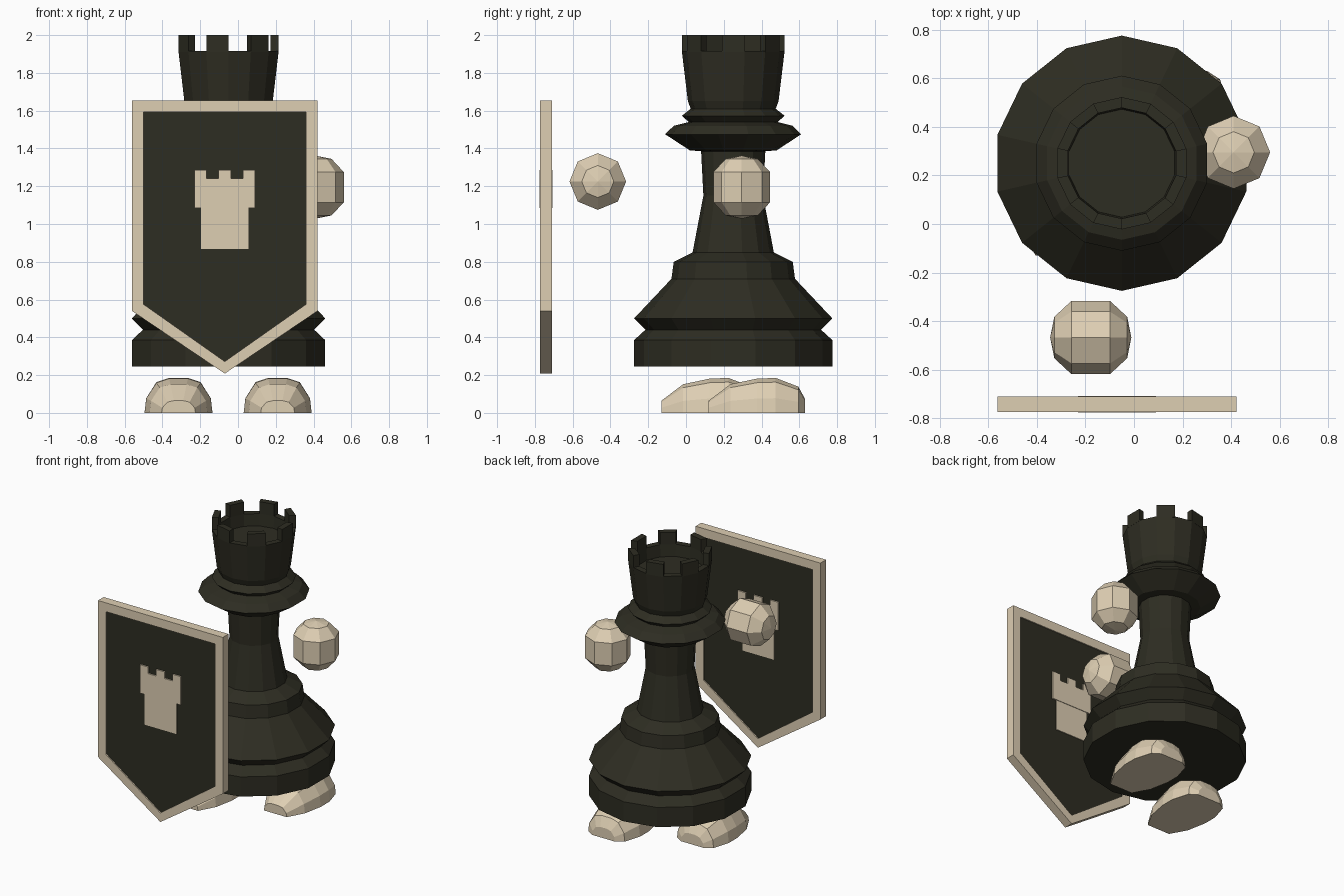
import bpy, bmesh
from math import sin, cos, pi
from mathutils import Matrix, Vector

cube = bpy.data.objects.get("Cube")
if cube:
    bpy.data.objects.remove(cube, do_unlink=True)


def material(name, color):
    m = bpy.data.materials.new(name)
    m.use_nodes = True
    m.diffuse_color = color
    node = next(n for n in m.node_tree.nodes if n.type == 'BSDF_PRINCIPLED')
    node.inputs["Base Color"].default_value = color
    return m


dark = material("dark olive", (0.027, 0.026, 0.016, 1))
cream = material("warm cream", (0.73, 0.62, 0.45, 1))


def add_loft(bm, rings, caps=True, wrap=False):
    """Skin a list of equally long closed rings of points."""
    rows = [[bm.verts.new(p) for p in ring] for ring in rings]
    pairs = list(zip(rows, rows[1:]))
    if wrap:
        pairs.append((rows[-1], rows[0]))
    for a, b in pairs:
        for i in range(len(a)):
            j = (i + 1) % len(a)
            bm.faces.new((a[i], a[j], b[j], b[i]))
    if caps and not wrap:
        bm.faces.new(rows[0][::-1])
        bm.faces.new(rows[-1])


def finish(bm, name, mat, matrix=Matrix()):
    bmesh.ops.remove_doubles(bm, verts=bm.verts, dist=0.0001)
    bmesh.ops.recalc_face_normals(bm, faces=bm.faces)
    mesh = bpy.data.meshes.new(name)
    bm.to_mesh(mesh)
    bm.free()
    mesh.materials.append(mat)
    ob = bpy.data.objects.new(name, mesh)
    ob.matrix_world = matrix
    bpy.context.collection.objects.link(ob)
    return ob


def loft(name, mat, rings, matrix=Matrix(), **options):
    bm = bmesh.new()
    add_loft(bm, rings, **options)
    return finish(bm, name, mat, matrix)


def polar(r, z, i, sides):
    a = pi / 2 + 2 * pi * i / sides
    return Vector((r * cos(a), r * sin(a), z))


def lathe(name, mat, profile, sides, matrix):
    rings = [[polar(r, z, i, sides) for i in range(sides)] for r, z in profile]
    return loft(name, mat, rings, matrix, caps=False)


# Turned tower body with a hollow top
SIDES = 14
centre = Matrix.Translation((-0.05, 0.25, 0))
body = [(0, 0.245), (0.525, 0.245), (0.525, 0.385), (0.465, 0.44), (0.525, 0.5),
        (0.327, 0.71), (0.315, 0.8), (0.215, 0.85), (0.158, 1.15), (0.17, 1.385),
        (0.23, 1.39), (0.36, 1.475), (0.315, 1.52), (0.235, 1.54), (0.272, 1.573),
        (0.225, 1.61), (0.24, 1.65), (0.272, 1.915), (0.228, 1.915), (0.222, 1.83), (0, 1.83)]
lathe("tower_body", dark, body, SIDES, centre)

# Battlements on every other side of the rim
bm = bmesh.new()
for i in range(0, SIDES, 2):
    add_loft(bm, [[polar(r, z, k, SIDES) for r, k in
                   ((0.272, i), (0.272, i + 1), (0.228, i + 1), (0.228, i))]
                  for z in (1.91, 2.0)])
finish(bm, "battlements", dark, centre)

# Floating hands
hand = [(0, -0.167), (0.085, -0.15), (0.15, -0.08), (0.15, 0.08), (0.085, 0.15), (0, 0.167)]
lathe("left_hand", cream, hand, 8, Matrix.Translation((0.41, 0.295, 1.195)))
lathe("right_hand", cream, hand, 8,
      Matrix.Translation((-0.178, -0.467, 1.225)) @ Matrix.Rotation(pi / 2, 4, 'Y'))

# Flat-soled feet: an arch section scaled along the length
half = [(1, 0), (0.95, 0.42), (0.65, 0.88), (0.28, 1)]
arch = half + [(-x, z) for x, z in reversed(half)]
lengthwise = [(-0.255, 0.5, 0.35), (-0.14, 0.85, 0.82), (0, 1, 0.98),
              (0.1, 1, 1), (0.22, 0.8, 0.75), (0.255, 0.5, 0.4)]
for name, x, y in (("left_foot", 0.21, 0.375), ("right_foot", -0.315, 0.125)):
    rings = [[(px * w * 0.18, d, pz * h * 0.185) for px, pz in arch]
             for d, w, h in lengthwise]
    loft(name, cream, rings, Matrix.Translation((x, y, 0)))

# Shield, drawn in x and z around its own middle line
place = Matrix.Translation((-0.07, -0.742, 0))


def outline(points, depth):
    return [(x, depth, z) for x, z in points]


def shield_shape(w, top, side, tip):
    return [(-w, top), (w, top), (w, side), (0, tip), (-w, side)]


def plate(name, mat, points, d):
    loft(name, mat, [outline(points, -d), outline(points, d)], place)


outer = shield_shape(0.492, 1.655, 0.54, 0.208)
inner = shield_shape(0.43, 1.592, 0.575, 0.272)
loft("shield_frame", cream,
     [outline(outer, -0.032), outline(inner, -0.032), outline(inner, 0.032), outline(outer, 0.032)],
     place, wrap=True)
plate("shield_panel", dark, inner, 0.024)

# Tower emblem showing on both shield faces
right_half = [(0.16, 1.085), (0.16, 1.287), (0.097, 1.287), (0.097, 1.24),
              (0.034, 1.24), (0.034, 1.287)]
plate("emblem_head", cream, right_half + [(-x, z) for x, z in reversed(right_half)], 0.034)
plate("emblem_base", cream, [(-0.125, 0.867), (0.125, 0.867), (0.125, 1.085), (-0.125, 1.085)], 0.03)
